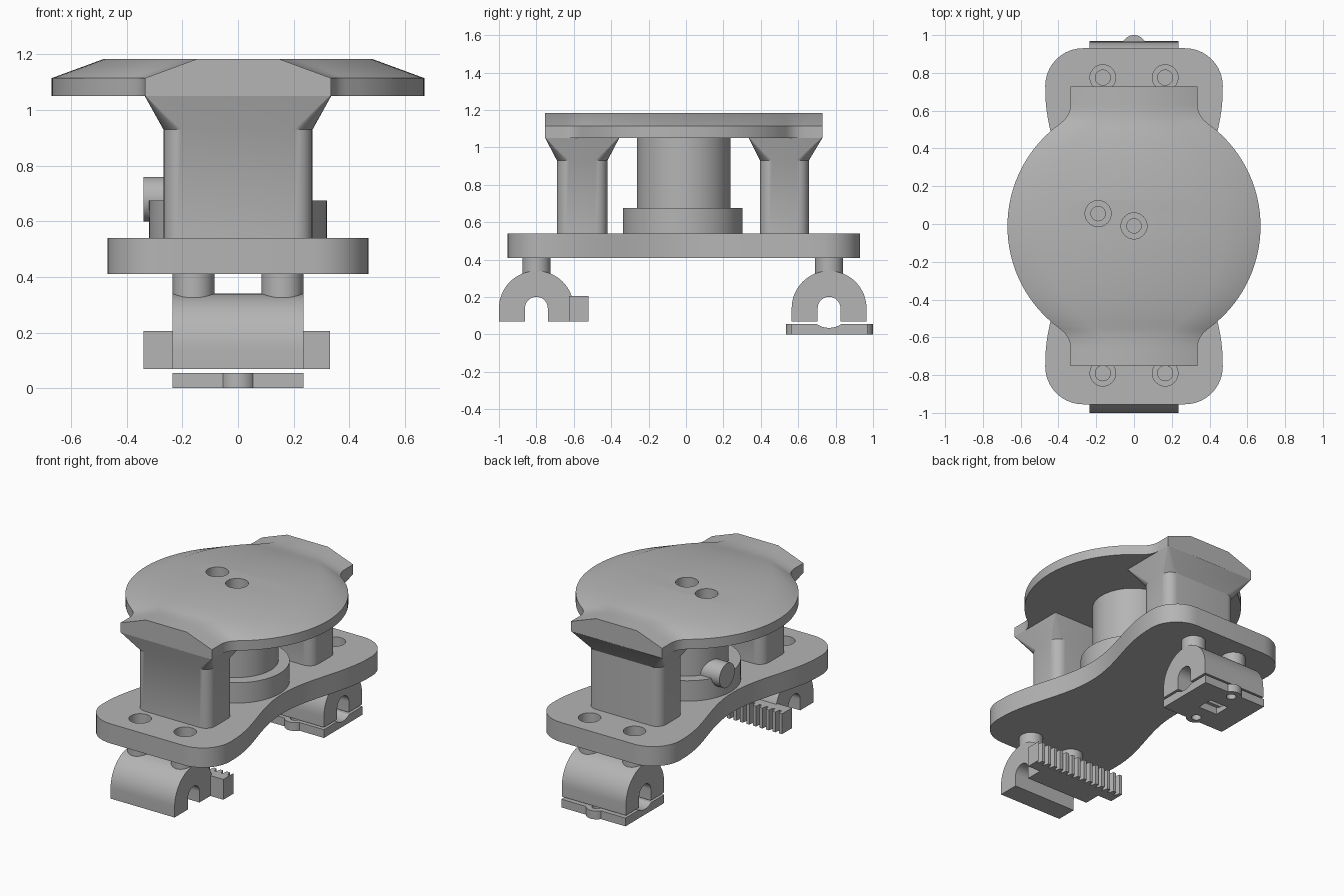
import bpy, bmesh, math
from math import sin, cos, pi, sqrt

cube = bpy.data.objects.get("Cube")
if cube:
    bpy.data.objects.remove(cube, do_unlink=True)

grey = bpy.data.materials.new("plain grey")
grey.use_nodes = True
grey.diffuse_color = (0.46, 0.46, 0.46, 1)
grey.node_tree.nodes["Principled BSDF"].inputs["Base Color"].default_value = (0.46, 0.46, 0.46, 1)
MID = -0.012  # y of the body centre


def loft(name, rings):
    """Closed solid through rings of equal point count."""
    bm = bmesh.new()
    loops = [[bm.verts.new(p) for p in ring] for ring in rings]
    n = len(loops[0])
    for a, b in zip(loops, loops[1:]):
        for i in range(n):
            j = (i + 1) % n
            bm.faces.new((a[i], a[j], b[j], b[i]))
    bm.faces.new(loops[0][::-1])
    bm.faces.new(loops[-1])
    bmesh.ops.recalc_face_normals(bm, faces=bm.faces)
    mesh = bpy.data.meshes.new(name)
    bm.to_mesh(mesh)
    bm.free()
    mesh.materials.append(grey)
    ob = bpy.data.objects.new(name, mesh)
    bpy.context.collection.objects.link(ob)
    return ob


def extrude_z(name, pts, lo, hi):
    return loft(name, [[(x, y, z) for x, y in pts] for z in (lo, hi)])


def extrude_x(name, pts, lo, hi):
    return loft(name, [[(x, y, z) for y, z in pts] for x in (lo, hi)])


def arc(cx, cy, r, start, end, n):
    angles = [math.radians(start + (end - start) * i / n) for i in range(n + 1)]
    return [(cx + r * cos(a), cy + r * sin(a)) for a in angles]


def circle(cx, cy, r, n=40):
    return arc(cx, cy, r, 0, 360, n)[:-1]


def rect(x0, x1, y0, y1):
    return [(x0, y0), (x1, y0), (x1, y1), (x0, y1)]


def boolean(ob, tool, operation="DIFFERENCE"):
    mod = ob.modifiers.new("bool", "BOOLEAN")
    mod.operation = operation
    mod.solver = "EXACT"
    mod.object = tool
    with bpy.context.temp_override(object=ob, active_object=ob, selected_objects=[ob]):
        bpy.ops.object.modifier_apply(modifier=mod.name)
    bpy.data.objects.remove(tool, do_unlink=True)


def counterbore(ob, x, y, outer, inner, shoulder, top, bottom):
    boolean(ob, extrude_z("cutter", circle(x, y, outer), shoulder, top))
    boolean(ob, extrude_z("cutter", circle(x, y, inner), bottom, top))


# Waisted base plate with four counterbored holes
quarter = arc(0.27, 0.7425, 0.2, 90, 0, 10)
quarter += [(0.335 + 0.135 * (1 - cos(pi * y / 0.72)) / 2, y)
            for y in [0.72 * (1 - i / 14) for i in range(1, 15)]]
half = quarter + [(x, -y) for x, y in quarter[-2::-1]]
outline = half + [(-x, y) for x, y in half[::-1]]
base = extrude_z("base_plate", [(x, y + MID) for x, y in outline], 0.41, 0.54)
for side in (-1, 1):
    for y in (-0.79, 0.775):
        counterbore(base, side * 0.165, y, 0.068, 0.04, 0.45, 0.6, 0.35)


# Domed round top plate with a tab at each end
def half_width(d):
    d = abs(d)
    if d < 0.546:
        return sqrt(0.67 ** 2 - d * d)
    if d < 0.65:
        return 0.463 - sqrt(0.128 ** 2 - (0.65 - d) ** 2)
    return 0.335


def section(d):
    w = half_width(d)
    f = w - 0.185
    y = d + MID
    return [(-w, y, 1.05), (w, y, 1.05), (w, y, 1.115),
            (f, y, 1.183), (-f, y, 1.183), (-w, y, 1.115)]


stations = [0.546 * i / 16 for i in range(17)]
stations += [0.546 + 0.104 * i / 6 for i in range(1, 7)] + [0.741]
stations = [-d for d in stations[:0:-1]] + stations
top = loft("top_plate", [section(d) for d in stations])
for x, y in ((0, -0.01), (-0.19, 0.055)):
    counterbore(top, x, y, 0.069, 0.038, 1.09, 1.3, 1.0)


# Two pillars that flare out under the top plate
def rounded(x, y0, y1, r, z):
    pts = []
    for cx, cy, a in ((x - r, y1 - r, 0), (r - x, y1 - r, 90),
                      (r - x, y0 + r, 180), (x - r, y0 + r, 270)):
        pts += arc(cx, cy, r, a, a + 90, 6)
    return [(px, py, z) for px, py in pts]


for name, y0, y1, outer, inner in (("front_pillar", -0.69, -0.42, -0.753, -0.357),
                                   ("rear_pillar", 0.395, 0.657, 0.335, 0.729)):
    loft(name, [rounded(0.268, y0, y1, 0.065, 0.535),
                rounded(0.268, y0, y1, 0.065, 0.93),
                rounded(0.335, outer, inner, 0.006, 1.05),
                rounded(0.335, outer, inner, 0.006, 1.055)])

# Stepped centre hub and its side knob
extrude_z("hub_flange", circle(0, -0.017, 0.32, 64), 0.535, 0.675)
extrude_z("hub_column", circle(0, -0.012, 0.25, 64), 0.67, 1.055)
extrude_x("side_knob", circle(0.055, 0.68, 0.08), -0.34, -0.18)

# Arched clamps hung from pairs of posts
for end, y in (("front", -0.8), ("rear", 0.765)):
    arch = [(y + 0.2, 0.07)] + arc(y, 0.14, 0.2, 0, 180, 32) + [(y - 0.2, 0.07)]
    arch += [(y - 0.061, 0.07)] + arc(y, 0.14, 0.061, 180, 0, 20) + [(y + 0.061, 0.07)]
    extrude_x(end + "_clamp", arch, -0.235, 0.235)
    for side, label in ((1, "left"), (-1, "right")):
        extrude_z(f"{end}_{label}_post", circle(side * 0.16, y, 0.075), 0.3, 0.415)

# Toothed rack behind the front clamp
teeth = 14
pitch = 0.67 / teeth
profile = [(-0.34, -0.625)]
for i in range(teeth):
    x = -0.34 + i * pitch
    profile += [(x, -0.52), (x + pitch * 0.45, -0.52),
                (x + pitch * 0.6, -0.555), (x + pitch * 0.9, -0.555)]
profile += [(0.33, -0.52), (0.33, -0.625)]
extrude_z("tooth_rack", profile, 0.07, 0.205)

# Clamp plate under the rear clamp, with screw ears and a rod groove
plate = extrude_z("clamp_plate", rect(-0.235, 0.235, 0.565, 0.97), 0, 0.055)
for y in (0.6, 0.935):
    boolean(plate, extrude_z("ear", circle(0, y, 0.065), 0, 0.055), "UNION")
boolean(plate, extrude_x("cutter", circle(0.765, 0.15, 0.115), -0.4, 0.4))
boolean(plate, extrude_z("cutter", rect(-0.07, 0.07, 0.71, 0.82), -0.1, 0.1))
for y in (0.6, 0.935):
    boolean(plate, extrude_z("cutter", circle(0, y, 0.03, 24), -0.1, 0.1))

# Smooth curved faces, keep edges sharp
bpy.ops.object.select_all(action="DESELECT")
for ob in bpy.context.collection.objects:
    if ob.type == "MESH":
        ob.select_set(True)
        bpy.context.view_layer.objects.active = ob
bpy.ops.object.shade_smooth_by_angle(angle=math.radians(30))
